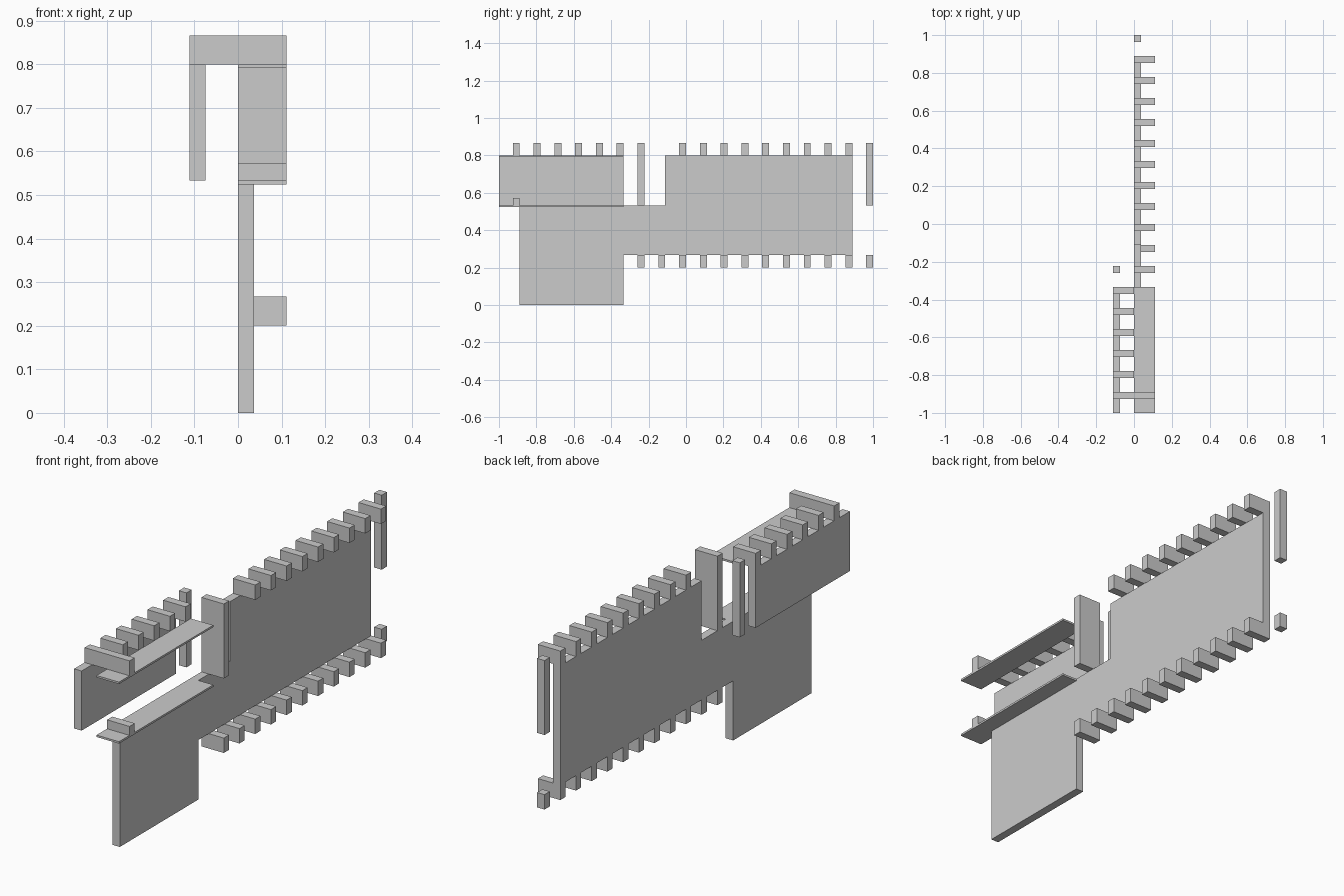
import bpy, bmesh

if "Cube" in bpy.data.objects:
    bpy.data.objects.remove(bpy.data.objects["Cube"])

U = 1 / 27      # plan module (x, y)
H = 1 / 15      # height module (z)


def extrude_profile(name, pts, x0, x1):
    """Extrude a (y, z) outline along x."""
    bm = bmesh.new()
    face = bm.faces.new([bm.verts.new((x0 * U, y * U, z * H)) for y, z in pts])
    res = bmesh.ops.extrude_face_region(bm, geom=[face])
    verts = [g for g in res["geom"] if isinstance(g, bmesh.types.BMVert)]
    bmesh.ops.translate(bm, verts=verts, vec=((x1 - x0) * U, 0, 0))
    bmesh.ops.recalc_face_normals(bm, faces=bm.faces[:])
    mesh = bpy.data.meshes.new(name)
    bm.to_mesh(mesh)
    bm.free()
    obj = bpy.data.objects.new(name, mesh)
    bpy.context.collection.objects.link(obj)
    return obj


def box(name, x, y, z):
    """Box from (min, max) ranges in modules."""
    return extrude_profile(name, [(y[0], z[0]), (y[1], z[0]), (y[1], z[1]), (y[0], z[1])], *x)


# Main stepped wall
extrude_profile("main_wall", [(-24, 0), (-9, 0), (-9, 4), (24, 4), (24, 12),
                              (-3, 12), (-3, 8), (-9, 8), (-9, 7.87), (-24, 7.87)], 0, 1)

# Offset upper wall
box("side_wall", (-3, -2), (-27, -9), (8, 12))

# Thin floor and roof slabs
for name, top in (("lower_slab", 8), ("upper_slab", 12)):
    box(name, (0, 3), (-27, -9), (top - 0.13, top))

# Beams along the top of the main wall
for y in range(-1, 24, 3):
    box("top_beam", (0, 3), (y, y + 1), (12, 13))

# Beams under the main wall
for y in range(-7, 24, 3):
    box("bottom_beam", (0, 3), (y, y + 1), (3, 4))

# Beams on the side wall, the first spanning the roof slab
for y in range(-25, -9, 3):
    box("side_beam", (-3, 3 if y == -25 else 0), (y, y + 1), (12, 13))

# Low block on the lower slab
box("slab_block", (0, 3), (-25, -24), (8, 8.6))

# Tall panel, detached posts and end block
box("tall_panel", (0, 3), (-7, -6), (8, 13))
box("side_post", (-3, -2), (-7, -6), (8, 13))
box("end_post", (0, 1), (26, 27), (8, 13))
box("end_block", (0, 1), (26, 27), (3, 4))
